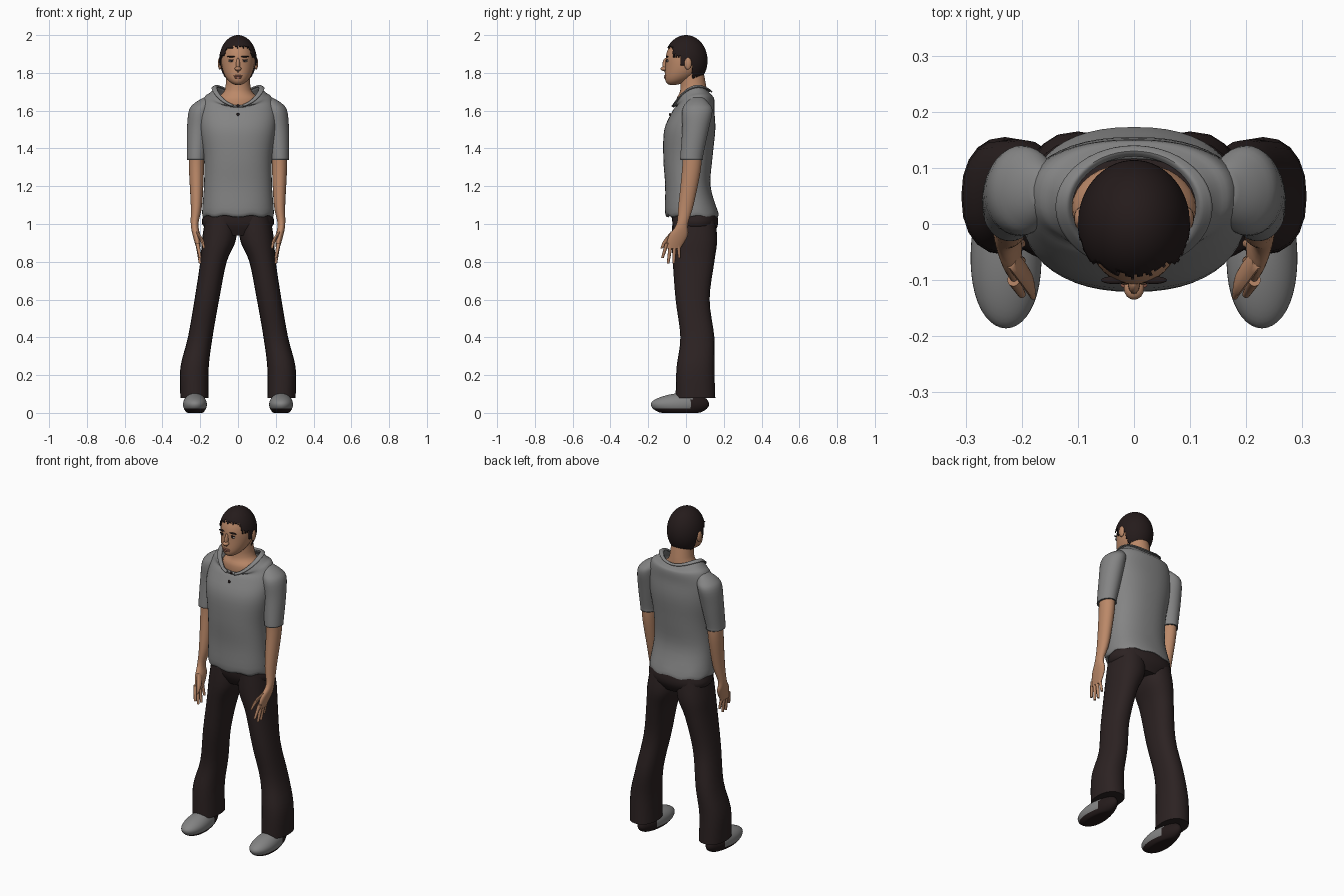
import bpy, bmesh, math
from mathutils import Vector

cube = bpy.data.objects.get("Cube")
if cube:
    bpy.data.objects.remove(cube, do_unlink=True)

parts = []


def material(name, red, green, blue):
    mat = bpy.data.materials.new(name)
    mat.use_nodes = True
    colour = (red, green, blue, 1)
    mat.diffuse_color = colour
    mat.node_tree.nodes["Principled BSDF"].inputs["Base Color"].default_value = colour
    return mat


SKIN = material("skin", .5, .25, .14)
GREY = material("grey cloth", .23, .23, .23)
TRIM = material("dark grey trim", .12, .12, .12)
TROUSERS = material("dark brown cloth", .025, .016, .016)
BLACK = material("near black brown", .018, .011, .011)
LIPS = material("lips", .33, .13, .09)
EYE = material("eye white", .45, .4, .36)


def finish(name, bm, materials, rule=None):
    """Turn a bmesh into an object, colouring its faces by an optional rule."""
    bmesh.ops.recalc_face_normals(bm, faces=bm.faces)
    if rule:
        for face in bm.faces:
            face.material_index = int(rule(face.calc_center_median()))
    mesh = bpy.data.meshes.new(name)
    bm.to_mesh(mesh)
    bm.free()
    for mat in materials:
        mesh.materials.append(mat)
    obj = bpy.data.objects.new(name, mesh)
    bpy.context.collection.objects.link(obj)
    parts.append(obj)
    return obj


def smooth_rings(rings, steps=4):
    """Smooth curve through the cross-sections, as chained Bezier spans."""
    rows = [Vector(ring) for ring in rings]
    last = len(rows) - 1
    for i in range(last):
        start, end = rows[i], rows[i + 1]
        out_handle = start + (end - rows[max(i - 1, 0)]) / 6
        in_handle = end - (rows[min(i + 2, last)] - start) / 6
        for k in range(steps):
            t = k / steps
            middle = out_handle.lerp(in_handle, t)
            first = start.lerp(out_handle, t).lerp(middle, t)
            second = middle.lerp(in_handle.lerp(end, t), t)
            yield first.lerp(second, t)
    yield rows[last]


def loft(name, materials, rings, side=1, segments=32, power=2, caps=True,
         gap=0, drape=None, rule=None):
    """Rings are (height, y, x radius, y radius) plus an x offset for limbs."""
    bm = bmesh.new()
    grid = []
    for z, y, x_radius, y_radius, *offset in smooth_rings(rings):
        row = []
        for k in range(segments + 1 if gap else segments):
            angle = gap - math.pi / 2 + (math.tau - 2 * gap) * k / segments
            c, s = math.cos(angle), math.sin(angle)
            u = sum(offset) + x_radius * math.copysign(abs(c) ** (2 / power), c)
            v = y + y_radius * math.copysign(abs(s) ** (2 / power), s)
            row.append(bm.verts.new((u * side, v, drape(z, c, s) if drape else z)))
        grid.append(row)
    for lower, upper in zip(grid, grid[1:]):
        for k in range(segments):
            n = (k + 1) % len(lower)
            bm.faces.new((lower[k], lower[n], upper[n], upper[k]))
    if caps:
        bm.faces.new(grid[0])
        bm.faces.new(grid[-1])
    return finish(name, bm, materials, rule)


def blob(name, materials, centre, size, segments=16, shape=None, rule=None, keep=None):
    """Ellipsoid, optionally reshaped while still a unit sphere, then trimmed."""
    bm = bmesh.new()
    bmesh.ops.create_uvsphere(bm, u_segments=segments, v_segments=segments // 2, radius=1)
    for vert in bm.verts:
        unit = shape(*vert.co) if shape else vert.co
        vert.co = Vector(centre) + Vector(a * b for a, b in zip(unit, size))
    if keep:
        drop = [f for f in bm.faces if not keep(f.calc_center_median())]
        bmesh.ops.delete(bm, geom=drop, context="FACES")
    return finish(name, bm, materials, rule)


def thicken(obj):
    obj.modifiers.new("thickness", "SOLIDIFY").thickness = .006


# Head with the jaw drawn forward, and neck
def jaw(x, y, z):
    return x, y - .65 * min(z, 0) ** 2, z


blob("head", [SKIN], (0, 0, 1.865), (.088, .108, .13), 48, shape=jaw)
loft("neck", [SKIN], [(1.58, .03, .1, .08), (1.66, .03, .11, .08),
                      (1.71, .04, .07, .07), (1.82, .03, .06, .06)])


# Short hair shell with a hairline that steps down towards the nape
def hairline(p):
    ragged = .006 * math.sin(p.y * 400 + p.x * 300)
    for front, height in ((.035, 1.775), (-.03, 1.84), (-.07, 1.89), (-1, 1.94)):
        if p.y > front:
            return p.z > height + ragged


hair = blob("hair", [BLACK], (0, 0, 1.865), (.1, .114, .135), 96, keep=hairline)
thicken(hair)

# Face
blob("nose_bridge", [SKIN], (0, -.105, 1.84), (.011, .02, .04))
blob("nose_tip", [SKIN], (0, -.115, 1.822), (.018, .02, .012))
blob("upper_lip", [LIPS], (0, -.109, 1.784), (.024, .008, .005))
blob("lower_lip", [LIPS], (0, -.109, 1.775), (.02, .008, .006))
for side, label in ((1, "left"), (-1, "right")):
    x = side * .035
    blob(label + "_eye", [EYE], (x, -.098, 1.863), (.015, .006, .006))
    blob(label + "_iris", [BLACK], (x, -.102, 1.863), (.006, .004, .006))
    blob(label + "_upper_lid", [BLACK], (x, -.1, 1.869), (.017, .005, .003))
    blob(label + "_eyebrow", [BLACK], (x, -.1, 1.886), (.024, .007, .004))
    blob(label + "_ear", [SKIN], (side * .096, .01, 1.85), (.011, .02, .033))


# Shirt body: the neckline dips at the front and rises over the shoulders
def neckline(z, c, s):
    weight = min(max((z - 1.6) / .06, 0), 1) ** 2
    ripple = .005 * math.sin(9 * math.atan2(s, c)) if z < 1.07 else 0
    return z + ripple + weight * (.04 * s + .06 * c * c)


shirt = loft("shirt_body", [GREY], [
    (1.04, .04, .18, .13), (1.06, .03, .19, .14), (1.2, .01, .18, .12),
    (1.35, .01, .18, .13), (1.5, .02, .2, .135), (1.6, .04, .2, .11),
    (1.64, .05, .18, .1), (1.65, .04, .15, .1), (1.66, .03, .12, .09)],
    segments=48, power=2.3, caps=False, drape=neckline)
thicken(shirt)

# Folded collar, open at the front, and two buttons
collar = loft("collar", [GREY], [
    (1.66, .03, .11, .09), (1.67, .03, .12, .1), (1.66, .03, .14, .11)],
    segments=48, caps=False, gap=.2, drape=neckline)
thicken(collar)
blob("upper_button", [BLACK], (0, -.066, 1.625), (.008, .006, .008))
blob("lower_button", [BLACK], (0, -.085, 1.58), (.008, .006, .008))

# Trouser seat
loft("trouser_seat", [TROUSERS], [
    (.94, .05, .12, .09), (1, .05, .19, .12), (1.08, .04, .17, .12)], power=2.3)


# Shoe: flat sole, narrow heel, low toe
def last_shape(x, y, z):
    return x * (1 - .2 * y), y, max(z, -.75) * (1 + .2 * y if z > 0 else 1)


for side, label in ((1, "left"), (-1, "right")):
    # Sleeve with darker cuff
    loft(label + "_sleeve", [GREY, TRIM], [
        (1.34, .03, .05, .06, .22), (1.36, .03, .05, .06, .22),
        (1.5, .05, .06, .07, .21), (1.6, .06, .06, .08, .2),
        (1.64, .06, .05, .06, .18), (1.67, .06, .02, .03, .16)],
        side, rule=lambda p: p.z < 1.35)
    # Bare forearm running into the palm
    loft(label + "_arm", [SKIN], [
        (1.42, .03, .04, .05, .22), (1.3, .03, .04, .05, .22),
        (1.1, 0, .03, .04, .22), (1, -.02, .02, .03, .23),
        (.94, -.04, .02, .05, .22), (.87, -.07, .01, .04, .21)], side)
    # Fingers fan forward, thumb points inward
    for i, finger in enumerate(("index", "middle", "ring", "little")):
        y = i * .02 - .1
        tip = .82 - .035 * math.sin(math.pi * i / 3)
        loft(f"{label}_{finger}_finger", [SKIN], [
            (.9, y, .011, .011, .215), (tip, y - .025 + i * .01, .007, .007, .2)],
            side, segments=12)
    loft(label + "_thumb", [SKIN], [
        (.96, -.06, .01, .02, .22), (.91, -.1, .01, .02, .19),
        (.87, -.13, .005, .005, .18)], side, segments=12)
    # Trouser leg, wide at the hem
    loft(label + "_trouser_leg", [TROUSERS], [
        (.08, .05, .075, .105, .23), (.24, .05, .075, .1, .23),
        (.4, .06, .065, .09, .2), (.6, .035, .065, .09, .165),
        (.8, .04, .07, .11, .13), (.92, .045, .09, .12, .1),
        (1.05, .04, .08, .11, .09)], side, segments=20, power=2.3)
    # Shoe with dark sole and heel
    blob(label + "_shoe", [GREY, BLACK], (side * .228, -.032, .045),
         (.062, .154, .06), 48, shape=last_shape,
         rule=lambda p: p.y > .03 or p.z < .022)

# Smooth shading with sharp creases kept
bpy.ops.object.select_all(action="DESELECT")
for obj in parts:
    obj.select_set(True)
bpy.context.view_layer.objects.active = parts[0]
bpy.ops.object.shade_smooth_by_angle(angle=math.radians(45))
